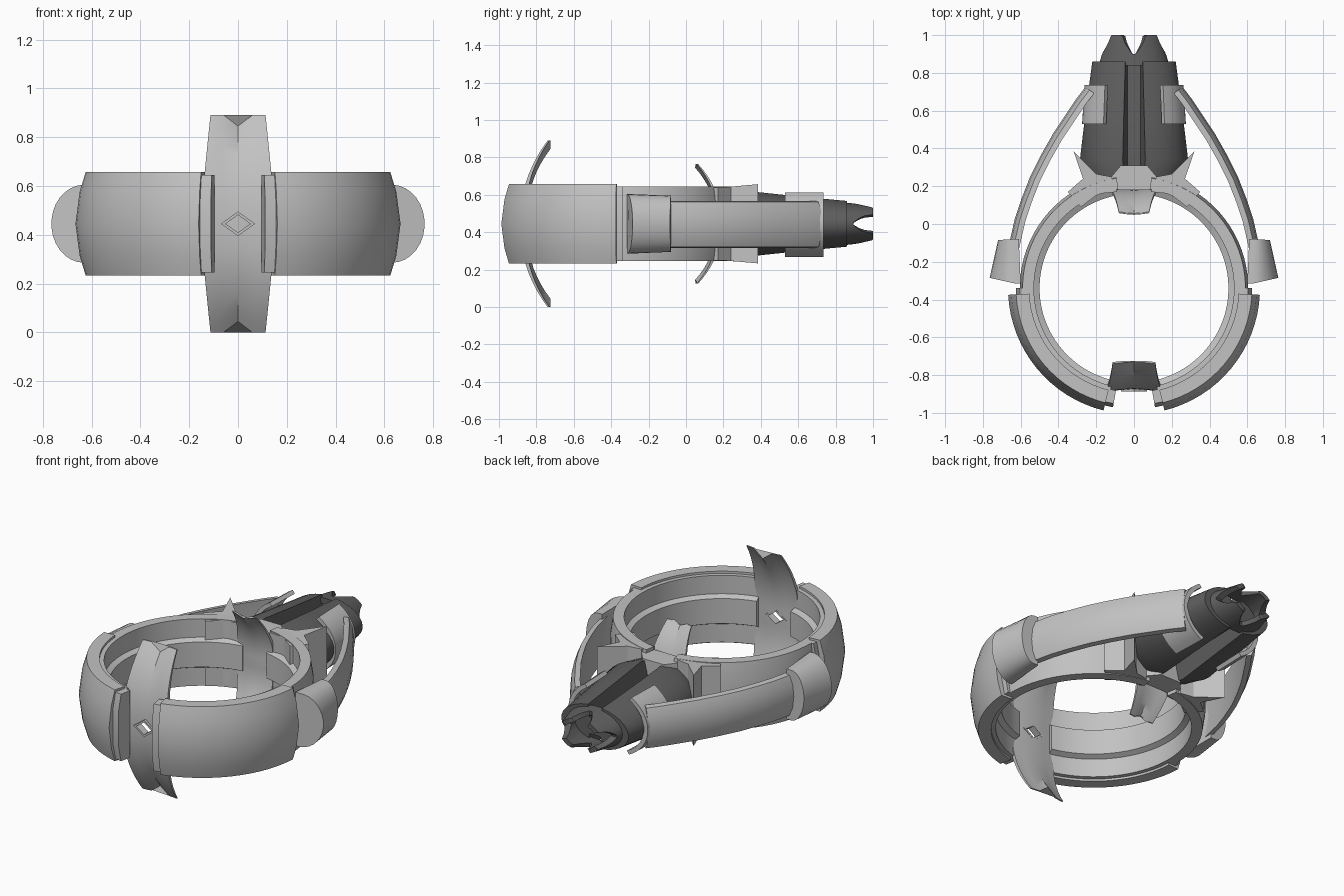
import bpy, bmesh, math
from math import sin, cos, radians, sqrt

if "Cube" in bpy.data.objects:
    bpy.data.objects.remove(bpy.data.objects["Cube"])

ZC, YC = 0.445, -0.34      # mid height, ring centre


def material(name, v):
    m = bpy.data.materials.new(name)
    m.diffuse_color = (v, v, v, 1)
    m.use_nodes = True
    m.node_tree.nodes["Principled BSDF"].inputs["Base Color"].default_value = m.diffuse_color
    return m


LIGHT = material("light_grey", 0.54)
DARK = material("dark_grey", 0.115)


def loft(name, sections, mat, mirror=False, closed=False, smooth=30):
    """Skin a list of equal-length closed loops into one solid."""
    bm = bmesh.new()
    rows = [[bm.verts.new(p) for p in s] for s in sections]
    n, k = len(rows), len(rows[0])
    for i in range(n if closed else n - 1):
        a, b = rows[i], rows[(i + 1) % n]
        for j in range(k):
            bm.faces.new((a[j], a[(j + 1) % k], b[(j + 1) % k], b[j]))
    if not closed:
        bm.faces.new(rows[0])
        bm.faces.new(rows[-1])
    bmesh.ops.recalc_face_normals(bm, faces=bm.faces)
    me = bpy.data.meshes.new(name)
    bm.to_mesh(me)
    bm.free()
    ob = bpy.data.objects.new(name, me)
    bpy.context.collection.objects.link(ob)
    me.materials.append(mat)
    if smooth:
        bpy.ops.object.select_all(action='DESELECT')
        ob.select_set(True)
        bpy.context.view_layer.objects.active = ob
        bpy.ops.object.shade_smooth_by_angle(angle=radians(smooth))
    if mirror:
        ob.modifiers.new("mirror", 'MIRROR')
    return ob


def ring_arc(name, profile, a0, a1, n):
    """Turn an (r, dz) profile about the ring axis, mirrored to both sides."""
    secs = []
    for i in range(n + 1):
        a = radians(a0 + (a1 - a0) * i / n)
        secs.append([(r * cos(a), YC + r * sin(a), ZC + z) for r, z in profile])
    return loft(name, secs, LIGHT, mirror=True)


# inner ring with a raised middle band
ring_arc("inner_ring", [(.53, -.2), (.53, -.09), (.5, -.075), (.5, .075), (.53, .09),
                        (.53, .2), (.59, .2), (.605, .1), (.605, -.1), (.59, -.2)], -77, 81, 36)
# outer shell, with thinner end lips
ring_arc("outer_shell", [(.555, -.213), (.555, .213), (.625, .213), (.65, .13), (.667, .0),
                         (.65, -.13), (.625, -.213)], -76, -3, 16)
lip = [(.55, -.2), (.55, .2), (.62, .2), (.64, .1), (.64, -.1), (.62, -.2)]
ring_arc("shell_front_lip", lip, -80, -75.5, 1)
ring_arc("shell_rear_lip", [(r - .015, z) for r, z in lip], -4, 0, 1)


def claw_plate(name, half_w, tip_w, h, notch, y_mid, y_tip, dirn, thick):
    """Bowed plate with notched ends; y_mid at centre height, y_tip at the tips."""
    cols = [-1, -.52, 0, .52, 1]
    secs = []
    for i in range(-10, 11):
        t = i / 10
        w = half_w + (tip_w - half_w) * max(0, abs(t) - .4) / .6
        y0 = y_mid + (y_tip - y_mid) * abs(t) ** 2.3
        th = thick * (1 - .7 * abs(t))
        front, back = [], []
        for u in cols:
            hh = h - notch * max(0, 1 - abs(u) / .52)
            y = y0 + dirn * .012 * (1 - abs(u)) - (0 if u else .4 * (y_tip - y_mid) * notch / h * abs(t))
            front.append((u * w, y, ZC + t * hh))
            back.append((u * w, y + dirn * th, ZC + t * hh))
        secs.append(front + back[::-1])
    return loft(name, secs, LIGHT)


front = claw_plate("front_claw_plate", .14, .113, .445, .045, -.885, -.74, 1, .03)
claw_plate("rear_claw_plate", .115, .08, .32, .02, .19, .065, -1, .025)

# diamond window in the front plate
DIAMOND = [(1, 0), (0, 1), (-1, 0), (0, -1)]
cutter = loft("window_cutter", [[(.055 * a, y, ZC + .04 * b) for a, b in DIAMOND]
                                for y in (-1, -.75)], LIGHT, smooth=0)
cutter.hide_render = True
cutter.hide_viewport = True
cut = front.modifiers.new("window", 'BOOLEAN')
cut.operation, cut.object, cut.solver = 'DIFFERENCE', cutter, 'EXACT'
loft("window_frame", [[(f * .07 * a, y, ZC + f * .05 * b)
                       for f, y in ((1, -.888), (.72, -.888), (.72, -.845), (1, -.845))]
                      for a, b in DIAMOND], LIGHT, closed=True, smooth=0)

# rear clamps that hold the barrel to the ring
CLAMP = [(.09, .17), (.12, .25), (.2, .265), (.32, .385), (.27, .24), (.35, .17), (.28, .09), (.19, .16)]
loft("rear_clamp", [[(x, y, ZC + s * (.195 + .09 * max(0, y - .2))) for x, y in CLAMP]
                    for s in (-1, 1)], LIGHT, mirror=True, smooth=0)
loft("clamp_bridge", [[(x, y, ZC + s * .18) for x, y in
                       [(-.13, .18), (.13, .18), (.12, .25), (.07, .31), (-.07, .31), (-.12, .25)]]
                      for s in (-1, 1)], LIGHT, smooth=0)


# grooved barrel
def barrel_section(y, a, b):
    arc = [(a * cos(radians(d)), b * sin(radians(d))) for d in range(-78, 79, 12)]
    half = [(.035, -.4 * b)] + arc + [(.035, .4 * b)]
    pts = half + [(-x, z) for x, z in reversed(half)]
    return [(x, y, ZC + z) for x, z in pts]


loft("barrel", [barrel_section(.24, .24, .165), barrel_section(.34, .288, .178),
                barrel_section(.6, .257, .15), barrel_section(.86, .222, .125)], DARK)

# four-pronged muzzle
secs = []
for i in range(64):
    th = 2 * math.pi * (i + .5) / 64
    d = math.degrees(th) % 90 if int(th // (math.pi / 2)) % 2 == 0 else 90 - math.degrees(th) % 90
    lo = max(0, (30 - d) / 30)
    hi = max(0, (d - 64) / 26)
    end = 1 - .11 * max(sqrt(lo), hi ** .8)

    def ell(y, k):
        t = (y - .84) / .16
        return ((.187 - .047 * t) * k * cos(th), y, ZC + (.115 - .018 * t) * k * sin(th))
    secs.append([ell(.84, 1), ell(end, 1), ell(end, .76), ell(.84, .7)])
loft("muzzle_prongs", secs, DARK, closed=True)

# curved pads gripping the barrel
secs = []
for d in range(-58, 59, 8):
    c, s = cos(radians(d)), sin(radians(d))
    secs.append([(.275 * c, .53, ZC + .208 * s), (.262 * c, .735, ZC + .208 * s),
                 (.235 * c, .735, ZC + .185 * s), (.25 * c, .53, ZC + .185 * s)])
loft("barrel_pad", secs, LIGHT, mirror=True)

# bowed side arms
PATH = [(.655, -.2), (.63, -.09), (.605, .02), (.572, .12), (.525, .24), (.47, .35),
        (.405, .465), (.335, .57), (.285, .645), (.235, .71)]
ARM = [(-.03, -.125), (.0, -.12), (.02, -.07), (.027, 0), (.02, .07), (.0, .12), (-.03, .125), (-.022, 0)]
secs = []
for i, (x, y) in enumerate(PATH):
    (x0, y0), (x1, y1) = PATH[max(0, i - 1)], PATH[min(len(PATH) - 1, i + 1)]
    l = math.hypot(x1 - x0, y1 - y0)
    nx, ny = (y1 - y0) / l, -(x1 - x0) / l
    secs.append([(x + nx * o, y + ny * o, ZC - .003 + z) for o, z in ARM])
loft("side_arm", secs, LIGHT, mirror=True)


# rounded sockets at the arm roots
def socket(y_in, y_out, x_in, x_out, h):
    pts = []
    for d in range(-90, 91, 12):
        c, s = cos(radians(d)), sin(radians(d))
        pts.append((x_in + .03 + (x_out - x_in - .03) * c, y_in + (y_out - y_in) * c, ZC + h * s))
    return [(x_in, y_in, ZC - h)] + pts + [(x_in, y_in, ZC + h)]


loft("arm_socket", [socket(-.08, -.085, .61, .72, .15), socket(-.315, -.285, .60, .765, .16)],
     LIGHT, mirror=True)
